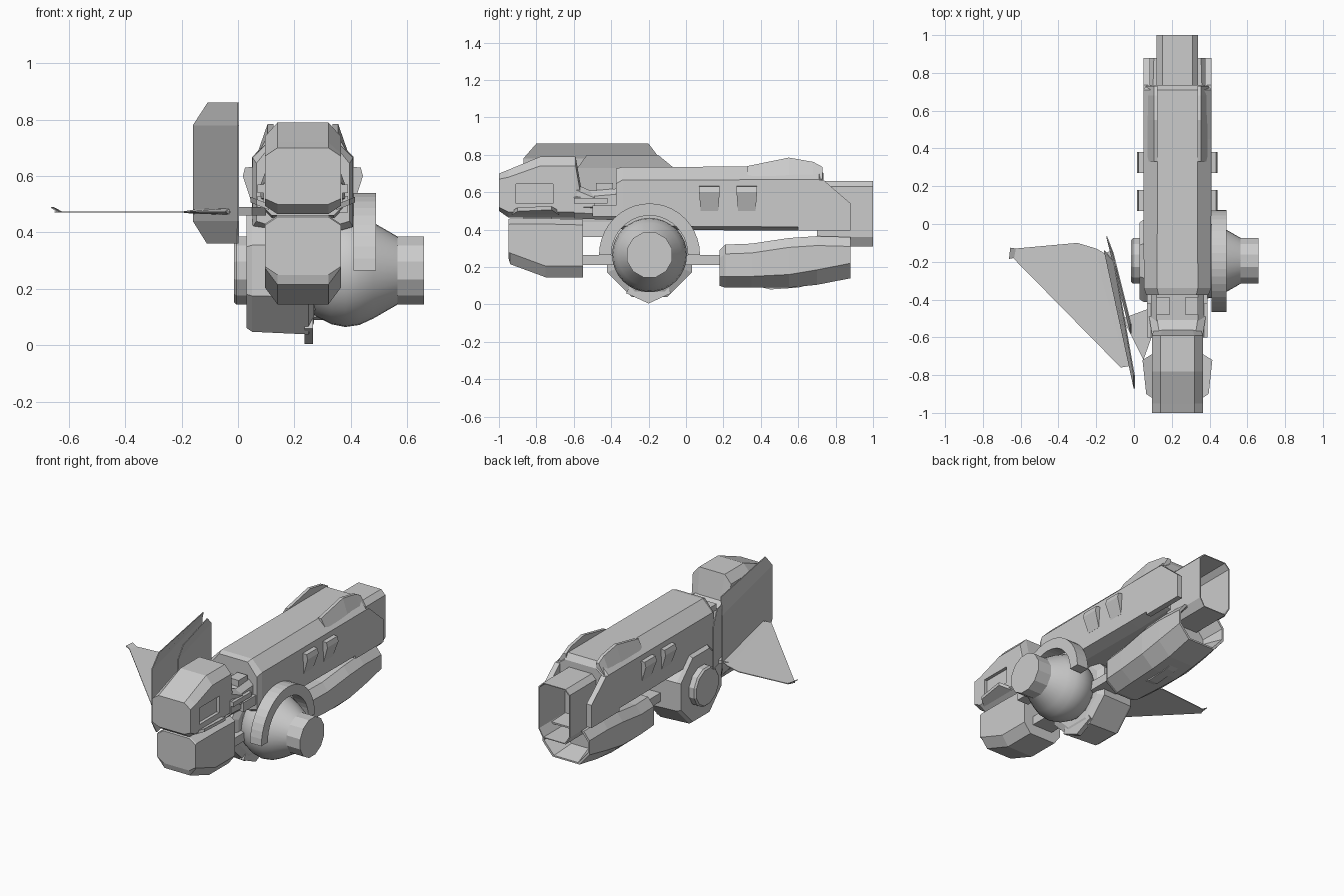
import bpy, bmesh
from math import sin, cos, pi, radians

if "Cube" in bpy.data.objects:
    bpy.data.objects.remove(bpy.data.objects["Cube"])

grey = bpy.data.materials.new("hull grey")
grey.use_nodes = True
tone = (0.6, 0.6, 0.6, 1)
grey.diffuse_color = tone
grey.node_tree.nodes["Principled BSDF"].inputs["Base Color"].default_value = tone
MID = 0.23  # centre line of the hull


def finish(name, bm, smooth=False):
    bmesh.ops.remove_doubles(bm, verts=bm.verts, dist=0.0001)
    bmesh.ops.recalc_face_normals(bm, faces=bm.faces)
    mesh = bpy.data.meshes.new(name)
    bm.to_mesh(mesh)
    bm.free()
    mesh.materials.append(grey)
    ob = bpy.data.objects.new(name, mesh)
    bpy.context.collection.objects.link(ob)
    if smooth:
        bpy.ops.object.select_all(action='DESELECT')
        bpy.context.view_layer.objects.active = ob
        ob.select_set(True)
        bpy.ops.object.shade_smooth_by_angle(angle=radians(35))
    return ob


def skin(name, rings, smooth=False):
    """Bridge matching closed loops of points and cap the ends."""
    bm = bmesh.new()
    loops = [[bm.verts.new(p) for p in r] for r in rings]
    n = len(loops[0])
    for a, b in zip(loops, loops[1:]):
        for i in range(n):
            j = (i + 1) % n
            bm.faces.new((a[i], a[j], b[j], b[i]))
    bm.faces.new(loops[0])
    bm.faces.new(loops[-1])
    return finish(name, bm, smooth)


def octagon(y, half, z0, z1, cx, top, low, cx_low=None):
    """Chamfered section; cx is chamfer width, top and low are its heights."""
    cl = cx if cx_low is None else cx_low
    right = [(half - cl, z0), (half, z0 + low), (half, z1 - top), (half - cx, z1)]
    pts = right + [(-x, z) for x, z in reversed(right)]
    return [(MID + x, y, z) for x, z in pts]


def loft(name, *stations):
    return skin(name, [octagon(*s) for s in stations])


def prism(name, profile, x0, x1):
    """Extrude a side profile (y, z) across x."""
    return skin(name, [[(x, y, z) for y, z in profile] for x in (x0, x1)])


def box(name, x0, x1, y0, y1, z0, z1):
    return prism(name, [(y0, z0), (y1, z0), (y1, z1), (y0, z1)], x0, x1)


def lathe(name, profile, y, z, sides, smooth=False, turn=0.0):
    """Turn an (x, radius) profile around the x direction."""
    angles = [2 * pi * (i + turn) / sides for i in range(sides)]
    return skin(name, [[(x, y + r * cos(a), z + r * sin(a)) for a in angles]
                       for x, r in profile], smooth)


def both(x0, x1):
    """A span of x and its mirror about the centre line."""
    return ("right", x0, x1), ("left", 2 * MID - x1, 2 * MID - x0)


SIDES = (("right", -1), ("left", 1))

# Head: two blunt jaws
upper = loft("upper_jaw",
             (-1.0, .135, .50, .70, .045, .03, .02),
             (-.95, .135, .465, .72, .045, .04, .03),
             (-.78, .135, .465, .79, .045, .05, .03),
             (-.59, .135, .465, .79, .045, .05, .03),
             (-.56, .125, .48, .62, .045, .05, .03))
loft("lower_jaw",
     (-.95, .135, .25, .455, .045, .03, .03),
     (-.94, .135, .215, .46, .045, .03, .06),
     (-.75, .135, .145, .46, .045, .03, .06),
     (-.55, .135, .145, .455, .045, .03, .06))

# Cheek notches and wedges
for side, x0, x1 in both(.06, .115):
    cutter = box("notch_cutter_" + side, x0, x1, -.91, -.71, .54, .645)
    cutter.hide_render = True
    cutter.hide_viewport = True
    mod = upper.modifiers.new("notch", 'BOOLEAN')
    mod.object = cutter
    mod.solver = 'EXACT'
for side, s in SIDES:
    skin("cheek_wedge_" + side,
         [[(MID + s * x, y, z + (x - .12) * .4) for x, y in
           ((.12, -.93), (.165, -.9), (.185, -.72), (.12, -.68))] for z in (.48, .50)])

# Neck with stepped blocks
loft("neck", (-.6, .14, .46, .60, .03, .03, .03), (-.36, .14, .45, .62, .03, .03, .03))
loft("neck_collar", (-.585, .135, .5, .64, .04, .03, .02), (-.49, .15, .5, .60, .04, .03, .02))
for side, x0, x1 in both(.12, .19):
    box("neck_block_" + side, x0, x1, -.48, -.39, .6, .65)
for side, x0, x1 in both(.07, .1):
    box("neck_rail_" + side, x0, x1, -.6, -.42, .54, .57)
    box("neck_strut_" + side, x0, x1, -.5, -.36, .47, .53)
box("spine_bar", .16, .30, -.56, .22, .21, .265)

# Main hull
loft("hull",
     (-.375, .165, .42, .725, .065, .08, .02),
     (-.34, .178, .40, .735, .07, .07, .02),
     (.45, .18, .395, .737, .075, .07, .02),
     (.71, .18, .395, .737, .065, .07, .02),
     (.735, .175, .395, .70, .065, .05, .02))

# Thin cheeks flanking the barrel, and leaf fins along the hull shoulders
cheek = [(.6, .395), (.88, .395), (.88, .54), (.735, .665), (.6, .665)]
for side, s in SIDES:
    prism("rear_cheek_" + side, cheek, MID + s * .145, MID + s * .18)
    leaf = [[(MID + s * x, y, z) for x, z in
             ((.165, .67), (.125, top), (.105, top), (.105, .70))]
            for y, top in ((.33, .74), (.55, .785), (.68, .762), (.73, .735))]
    skin("shoulder_fin_" + side, leaf)
    # Undercut vents
    for k, y in enumerate((.07, .27)):
        rings = [[(MID + s * x, yy + inset, z) for x, z, inset in
                  ((.15, .5, d), (.18, .5, d), (.213, .60, 0), (.205, .63, 0), (.15, .635, 0))]
                 for yy, d in ((y, .008), (y + .11, -.008))]
        skin("vent_%s_%d" % (side, k + 1), rings)

# Open barrel at the back
skin("barrel", [octagon(.70, .11, .31, .66, .03, .03, .05),
                octagon(1.0, .11, .31, .66, .03, .03, .05),
                octagon(1.0, .105, .315, .655, .03, .03, .05),
                octagon(.74, .105, .315, .655, .03, .03, .05)])

# Lower rear pod with a hollow end
loft("lower_pod",
     (.18, .13, .10, .29, .04, .04, .05, .07),
     (.21, .15, .09, .32, .04, .05, .06, .08),
     (.35, .16, .09, .325, .04, .05, .06, .08),
     (.55, .17, .09, .355, .04, .05, .07, .08),
     (.70, .17, .105, .365, .04, .05, .08, .08),
     (.88, .165, .14, .36, .04, .05, .08, .07),
     (.88, .155, .15, .35, .04, .05, .08, .07),
     (.74, .13, .18, .33, .04, .05, .07, .07))
prism("pod_keel", [(.3, .12), (.45, .08), (.6, .09), (.72, .12)], .2, .26)

# Ball joint, its stub and the half ring guard
CY, CZ = -.195, .265
lathe("ball_joint", [(.24, .13), (.28, .165), (.33, .19), (.38, .2), (.43, .193),
                     (.48, .17), (.57, .118)], CY, CZ, 32, True)
lathe("ball_stub", [(.565, .125), (.66, .125)], CY, CZ, 12, turn=.5)
arc = [pi * i / 20 for i in range(21)]
guard = [(CY + .27 * cos(a), CZ + .275 * sin(a)) for a in arc]
guard += [(CY + .205 * cos(a), CZ + .21 * sin(a)) for a in reversed(arc)]
prism("ring_guard", guard, .41, .49)

# Drum on the other side
lathe("drum", [(.03, .22), (.05, .235), (.25, .245), (.27, .2)], CY, .265, 8, turn=.5)
lathe("drum_cap", [(-.015, .115), (-.005, .125), (.04, .125)], CY, .265, 12, turn=.5)
lathe("drum_axle", [(.2, .16), (.42, .16)], CY, CZ, 12)
prism("drum_keel", [(-.32, .06), (-.2, .005), (-.08, .06), (-.12, .14), (-.28, .14)], .235, .265)


# Thin upright blades whose upper and lower edges bend inward
def blade(name, rows):
    """Rows of height, then x and y of the front edge and of the back edge."""
    skin(name, [[(xf, yf, z), (xb, yb, z), (xb + .006, yb, z), (xf + .006, yf, z)]
                for z, xf, yf, xb, yb in rows])


blade("outer_blade", [(.36, -.004, -.82, -.11, -.2), (.44, -.002, -.87, -.16, -.14),
                      (.78, -.002, -.87, -.16, -.14), (.86, -.002, -.80, -.108, -.2)])
blade("inner_blade", [(.46, -.02, -.58, -.148, -.065), (.73, -.02, -.58, -.148, -.065),
                      (.80, -.02, -.53, -.115, -.15)])

# Flat wing with an upturned tip, and the bracket holding the blades
wing = [(-.65, -.17), (-.63, -.13), (-.3, -.1), (-.2, -.13), (-.13, -.17),
        (-.01, -.75), (-.07, -.76)]
skin("wing", [[(x, y, z) for x, y in wing] for z in (.470, .475)])
skin("wing_tip", [[(-.662, -.185, z + .016), (-.655, -.125, z + .016),
                   (-.625, -.13, z), (-.635, -.18, z)] for z in (.470, .475)])
bracket = [(-.06, -.5), (.1, -.44), (.1, -.58), (.05, -.72)]
skin("blade_bracket", [[(x, y, z) for x, y in bracket] for z in (.46, .49)])
skin("wing_root", [[(-.21, -.18, .472), (-.12, -.14, .472 + h), (-.02, -.74, .472 + h),
                    (-.05, -.74, .472)] for h in (-.01, .015)])
